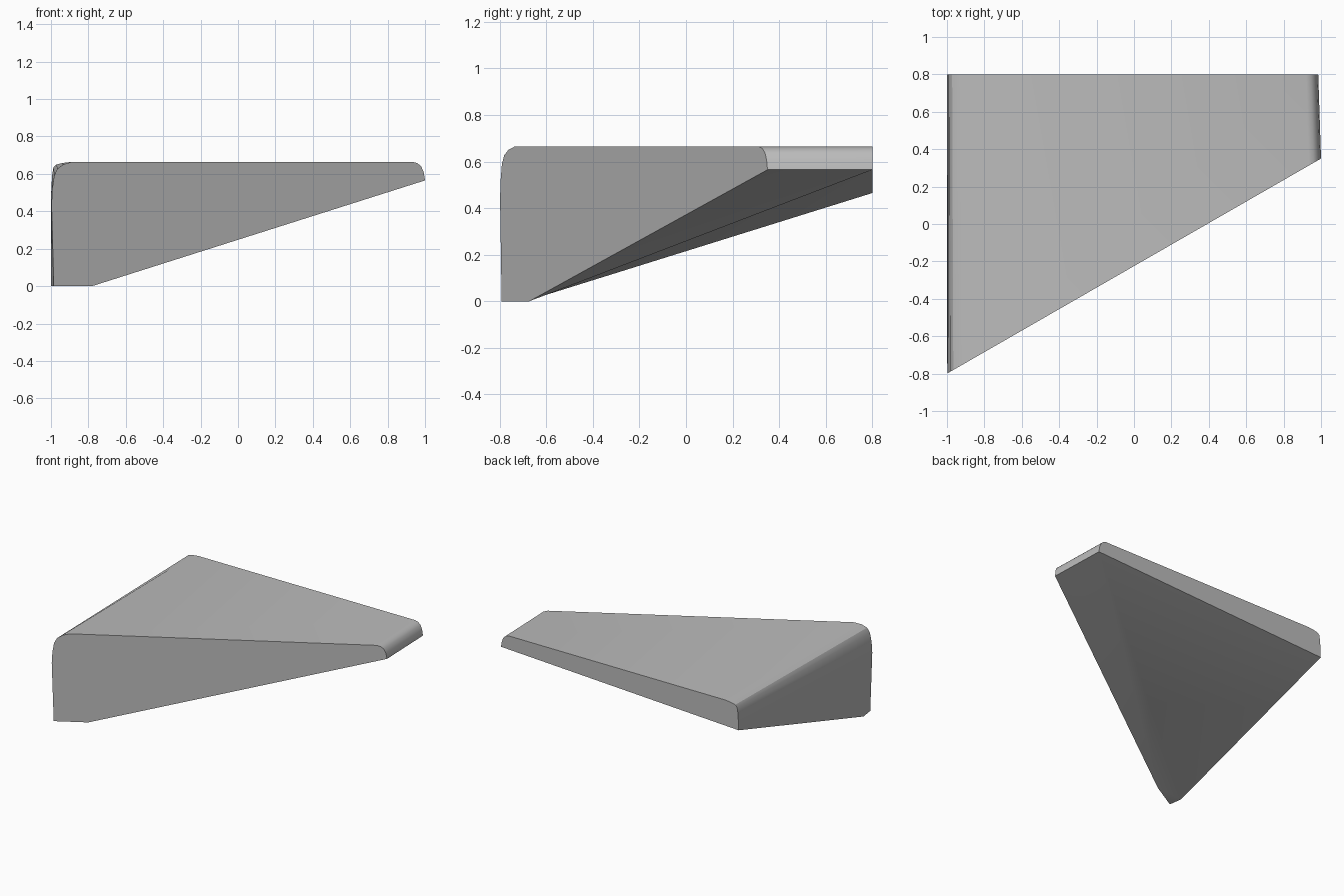
import bpy
import bmesh
import math

cube = bpy.data.objects.get("Cube")
if cube:
    bpy.data.objects.remove(cube, do_unlink=True)

TOP = 0.664

# Plain grey material
grey = bpy.data.materials.new("plain_grey")
grey.use_nodes = True
colour = (0.5, 0.5, 0.5, 1)
grey.diffuse_color = colour
grey.node_tree.nodes["Principled BSDF"].inputs["Base Color"].default_value = colour


def slant_y(x):
    """Depth of the slanted front wall at a given x."""
    return -0.8 + 0.575 * (x + 1)


# Rounded upper outlines (x, z), running from the tall side to the thin end
tall_front = [(-0.997, 0.44), (-0.993, 0.52), (-0.983, 0.59),
              (-0.966, 0.627), (-0.935, 0.65), (-0.89, TOP)]
tall_back = [(-0.998, 0.52), (-0.994, 0.59), (-0.987, 0.635),
             (-0.972, 0.65), (-0.94, 0.658), (-0.89, TOP)]
thin_end = [(0.935, TOP), (0.96, 0.657), (0.98, 0.639),
            (0.993, 0.608), (1.0, 0.565)]

bm = bmesh.new()
front = [bm.verts.new((x, slant_y(x), z)) for x, z in tall_front + thin_end]
back = [bm.verts.new((x, 0.8, z)) for x, z in tall_back]
back += [bm.verts.new((x - 0.015, 0.8, z)) for x, z in thin_end]

# Lower corners: small flat foot and the low back corner
tip = bm.verts.new((-0.985, slant_y(-0.985), 0))
foot_side = bm.verts.new((-1, -0.69, 0))
foot_front = bm.verts.new((-0.78, slant_y(-0.78), 0))
back_low = bm.verts.new((-1, 0.8, 0.465))

# Top with its rounded edges
for i in range(len(front) - 1):
    bm.faces.new((front[i], front[i + 1], back[i + 1], back[i]))

# Front, back and tall side walls
bm.faces.new([tip] + front + [foot_front])
bm.faces.new([back_low] + back)
bm.faces.new((tip, front[0], back[0], back_low, foot_side))

# Foot and sloping underside
bm.faces.new((tip, foot_side, foot_front))
bm.faces.new((foot_side, back_low, back[-1]))
bm.faces.new((foot_side, back[-1], foot_front))
bm.faces.new((foot_front, back[-1], front[-1]))

bmesh.ops.recalc_face_normals(bm, faces=bm.faces[:])
mesh = bpy.data.meshes.new("wedge_block")
bm.to_mesh(mesh)
bm.free()
mesh.materials.append(grey)

wedge = bpy.data.objects.new("wedge_block", mesh)
bpy.context.collection.objects.link(wedge)
bpy.ops.object.select_all(action="DESELECT")
wedge.select_set(True)
bpy.context.view_layer.objects.active = wedge
bpy.ops.object.shade_smooth_by_angle(angle=math.radians(30))
